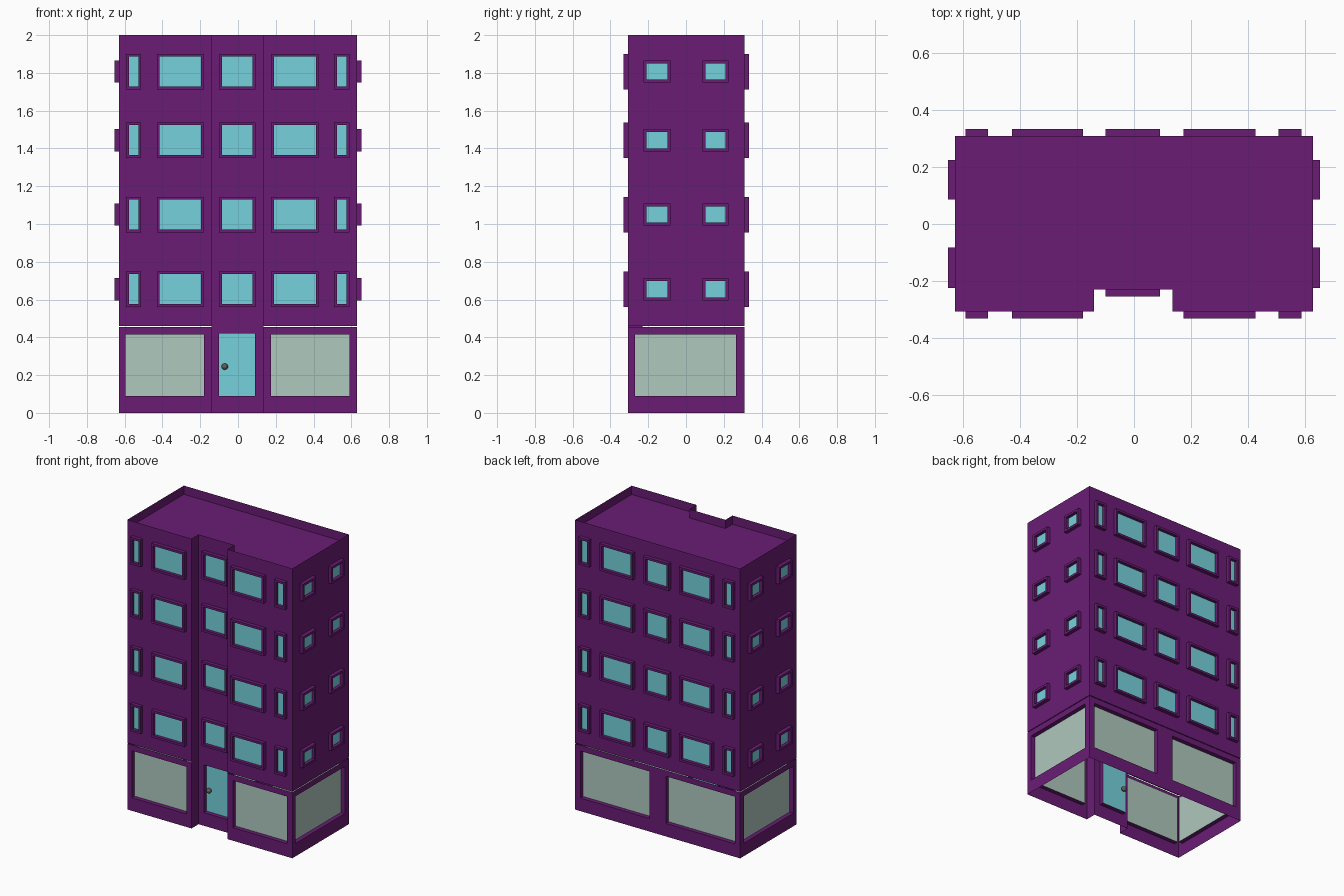
import bpy, bmesh
from math import pi
from mathutils import Matrix, Vector

if "Cube" in bpy.data.objects:
    bpy.data.objects.remove(bpy.data.objects["Cube"])

def material(name, rgb):
    m = bpy.data.materials.new(name)
    m.diffuse_color = (*rgb, 1)
    m.use_nodes = True
    m.node_tree.nodes["Principled BSDF"].inputs["Base Color"].default_value = m.diffuse_color
    return m

PURPLE = material("purple_paint", (0.144, 0.0116, 0.178))
CYAN = material("cyan_glass", (0.181, 0.645, 0.716))
PALE = material("pale_glass", (0.43, 0.578, 0.515))
METAL = material("dull_metal", (0.12, 0.11, 0.09))

HX, YF, YB, YN = 0.63, -0.307, 0.309, -0.23   # half width, front, back, notch
NL, NR = -0.14, 0.135                         # notch sides
BASE, SPLIT, TOP, ROOF = 0.455, 0.46, 2.0, 1.94

# Walls: turn about z, distance from centre
FRONT, NOTCH = (0, -YF), (0, -YN)
RIGHT, BACK, LEFT = (pi / 2, HX), (pi, YB), (-pi / 2, HX)

def finish(bm, name, mat):
    me = bpy.data.meshes.new(name)
    bm.to_mesh(me)
    bm.free()
    me.materials.append(mat)
    ob = bpy.data.objects.new(name, me)
    bpy.context.collection.objects.link(ob)
    return ob

def rings(bm, wall, steps, fill=False):
    """Bridge rectangles (u0, u1, z0, z1) at given outward offsets on a wall."""
    rot = Matrix.Rotation(wall[0], 3, 'Z')
    prev = None
    for (u0, u1, z0, z1), w in steps:
        y = -wall[1] - w
        ring = [bm.verts.new(rot @ Vector((u, y, z)))
                for u, z in ((u0, z0), (u1, z0), (u1, z1), (u0, z1))]
        if prev:
            for i in range(4):
                j = (i + 1) % 4
                bm.faces.new((prev[i], prev[j], ring[j], ring[i]))
        prev = ring
    if fill:
        bm.faces.new(prev)

# Upper storeys: open shell with sunken roof and ceiling over the ground floor
plan = [(-HX, YF), (NL, YF), (NL, YN), (NR, YN), (NR, YF), (HX, YF), (HX, YB), (-HX, YB)]
bm = bmesh.new()
lo, hi, roof = [[bm.verts.new((x, y, z)) for x, y in plan] for z in (SPLIT, TOP, ROOF)]
for i in range(8):
    j = (i + 1) % 8
    bm.faces.new((lo[i], lo[j], hi[j], hi[i]))
bm.faces.new(roof)
bm.faces.new(lo[::-1])
finish(bm, "upper_storeys", PURPLE)

# Ground floor: wall pieces with openings, pale shop glass and a door
walls, shop, door = bmesh.new(), bmesh.new(), bmesh.new()
DEPTH = 0.03

def opening(wall, u0, u1, hole, glass, top=BASE):
    rings(walls, wall, [((u0, u1, 0, top), 0), (hole, 0), (hole, -DEPTH)])
    rings(glass, wall, [(hole, -DEPTH)], fill=True)

opening(FRONT, -HX, NL, (-0.595, -0.18, 0.09, 0.415), shop)
opening(FRONT, NR, HX, (0.175, 0.59, 0.09, 0.415), shop)
opening(NOTCH, NL, NR, (-0.10, 0.09, 0.09, 0.42), door, SPLIT)
opening(RIGHT, YF, YB, (-0.27, 0.265, 0.09, 0.415), shop)
opening(LEFT, -YB, -YF, (-0.265, 0.27, 0.09, 0.415), shop)
opening(BACK, -HX, 0, (-0.59, -0.063, 0.09, 0.415), shop)
opening(BACK, 0, HX, (0.063, 0.59, 0.09, 0.415), shop)
# Notch cheeks
for x, ya, yb in ((NL, YF, YN), (NR, YN, YF)):
    walls.faces.new([walls.verts.new(p) for p in
                     ((x, ya, 0), (x, yb, 0), (x, yb, SPLIT), (x, ya, SPLIT))])
finish(walls, "ground_floor_walls", PURPLE)
finish(shop, "shop_windows", PALE)
finish(door, "door", CYAN)

# Door knobs on both faces
bm = bmesh.new()
for side in (-1, 1):
    y = YN + DEPTH + side * 0.018
    bmesh.ops.create_uvsphere(bm, u_segments=16, v_segments=10, radius=0.017,
                              matrix=Matrix.Translation((-0.07, y, 0.245)))
for f in bm.faces:
    f.smooth = True
finish(bm, "door_knobs", METAL)

# Upper windows: raised frames with panes set back
frames, panes = bmesh.new(), bmesh.new()

def window(wall, u0, u1, zc, h, rim):
    outer = (u0, u1, zc - h / 2, zc + h / 2)
    inner = (u0 + rim, u1 - rim, zc - h / 2 + rim, zc + h / 2 - rim)
    rings(frames, wall, [(outer, 0), (outer, 0.025), (inner, 0.025), (inner, 0.003)])
    rings(panes, wall, [(inner, 0.003)], fill=True)

columns = [(-0.592, -0.513), (-0.43, -0.18), (-0.10, 0.092), (0.175, 0.427), (0.508, 0.59)]
for zc in (0.655, 1.05, 1.444, 1.807):
    for i, (a, b) in enumerate(columns):
        window(NOTCH if i == 2 else FRONT, a, b, zc, 0.188, 0.015)
        window(BACK, -b, -a, zc, 0.188, 0.015)
    for a, b in ((-0.225, -0.083), (0.087, 0.226)):
        window(RIGHT, a, b, zc, 0.118, 0.016)
        window(LEFT, -b, -a, zc, 0.118, 0.016)
finish(frames, "window_frames", PURPLE)
finish(panes, "window_panes", CYAN)
